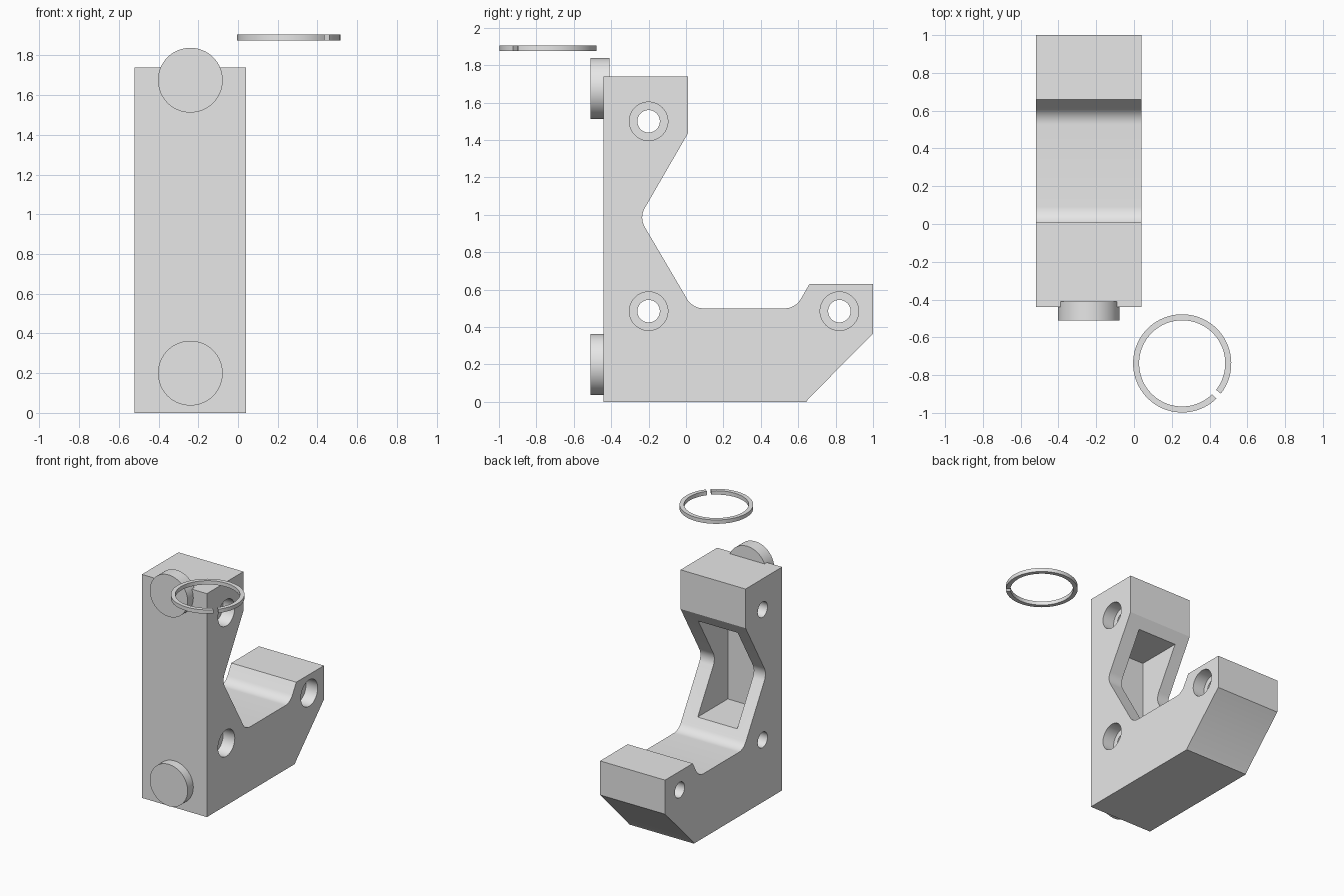
import bpy, bmesh, math
from mathutils import Vector, Matrix

if "Cube" in bpy.data.objects:
    bpy.data.objects.remove(bpy.data.objects["Cube"])

grey = bpy.data.materials.new("plain grey")
grey.diffuse_color = (0.8, 0.8, 0.8, 1)
grey.use_nodes = True
grey.node_tree.nodes["Principled BSDF"].inputs["Base Color"].default_value = grey.diffuse_color

X0, X1 = -0.52, 0.04      # bracket width
XC = (X0 + X1) / 2


def finish(name, bm):
    bmesh.ops.recalc_face_normals(bm, faces=bm.faces)
    mesh = bpy.data.meshes.new(name)
    bm.to_mesh(mesh)
    bm.free()
    ob = bpy.data.objects.new(name, mesh)
    bpy.context.collection.objects.link(ob)
    mesh.materials.append(grey)
    return ob


def prism(name, points, shift):
    """Extrude a closed outline along a vector."""
    bm = bmesh.new()
    face = bm.faces.new([bm.verts.new(p) for p in points])
    ext = bmesh.ops.extrude_face_region(bm, geom=[face], use_keep_orig=True)
    verts = [g for g in ext["geom"] if isinstance(g, bmesh.types.BMVert)]
    bmesh.ops.translate(bm, verts=verts, vec=shift)
    return finish(name, bm)


def cylinder(name, centre, radius, depth, axis):
    bm = bmesh.new()
    rot = Matrix.Rotation(math.pi / 2, 4, "Y" if axis == "X" else "X")
    bmesh.ops.create_cone(bm, cap_ends=True, segments=64, radius1=radius,
                          radius2=radius, depth=depth,
                          matrix=Matrix.Translation(centre) @ rot)
    return finish(name, bm)


def fillet(prev, corner, nxt, r, steps=8):
    """Points of a rounded corner."""
    c = Vector(corner)
    a, b = (Vector(prev) - c).normalized(), (Vector(nxt) - c).normalized()
    half = a.angle(b) / 2
    mid = c + (a + b).normalized() * r / math.sin(half)
    s, e = c + a * r / math.tan(half) - mid, c + b * r / math.tan(half) - mid
    return [tuple(mid + (s.lerp(e, i / steps)).normalized() * r) for i in range(steps + 1)]


def smooth(ob):
    bpy.ops.object.select_all(action="DESELECT")
    ob.select_set(True)
    bpy.context.view_layer.objects.active = ob
    bpy.ops.object.shade_smooth_by_angle(angle=math.radians(30))


# Bracket side outline as (y, z, corner radius)
outline = [(-0.44, 0, 0), (0.645, 0, 0), (0.65, 0.012, 0), (1, 0.365, 0),
           (1, 0.63, 0), (0.66, 0.63, 0), (0.585, 0.5, 0.1), (0.035, 0.5, 0.1),
           (-0.25, 0.985, 0.1), (0.01, 1.435, 0), (0.01, 1.74, 0), (-0.44, 1.74, 0)]
pts = []
for i, (y, z, r) in enumerate(outline):
    if r:
        pts += fillet(outline[i - 1][:2], (y, z), outline[i + 1][:2], r)
    else:
        pts.append((y, z))
bracket = prism("bracket", [(X0, y, z) for y, z in pts], (X1 - X0, 0, 0))

# Cutters: rear pocket, screw holes and their counterbores
cutters = [prism("pocket_cutter", [(-0.42, -0.4, 0.61), (-0.08, -0.4, 0.61),
                                   (-0.08, -0.4, 1.355), (-0.42, -0.4, 1.355)], (0, 0.6, 0))]
for y, z in ((-0.2, 1.5), (-0.2, 0.485), (0.82, 0.485)):
    cutters.append(cylinder("hole_cutter", (XC, y, z), 0.06, 1, "X"))
    cutters.append(cylinder("counterbore_cutter", (X1, y, z), 0.103, 0.2, "X"))
bpy.context.view_layer.objects.active = bracket
for cut in cutters:
    cut.hide_render = True
    mod = bracket.modifiers.new("cut", "BOOLEAN")
    mod.operation, mod.solver, mod.object = "DIFFERENCE", "EXACT", cut
    bpy.ops.object.modifier_apply(modifier=mod.name)
    bpy.data.objects.remove(cut)
smooth(bracket)

# Round discs set into the front face
for name, z in (("lower_disc", 0.2), ("upper_disc", 1.675)):
    smooth(cylinder(name, (XC, -0.46, z), 0.163, 0.1, "Y"))

# Split ring floating beside the top, open at its front right
start, end, n = math.radians(-38), math.radians(314), 80
angles = [start + (end - start) * i / n for i in range(n + 1)]
bm = bmesh.new()
rows = [[bm.verts.new((0.255 + r * math.cos(a), -0.738 + r * math.sin(a), z))
         for r, z in ((0.26, 1.876), (0.26, 1.906), (0.228, 1.906), (0.228, 1.876))]
        for a in angles]
for p, q in zip(rows, rows[1:]):
    for k in range(4):
        bm.faces.new((p[k], p[(k + 1) % 4], q[(k + 1) % 4], q[k]))
bm.faces.new(rows[0])
bm.faces.new(rows[-1])
smooth(finish("split_ring", bm))
